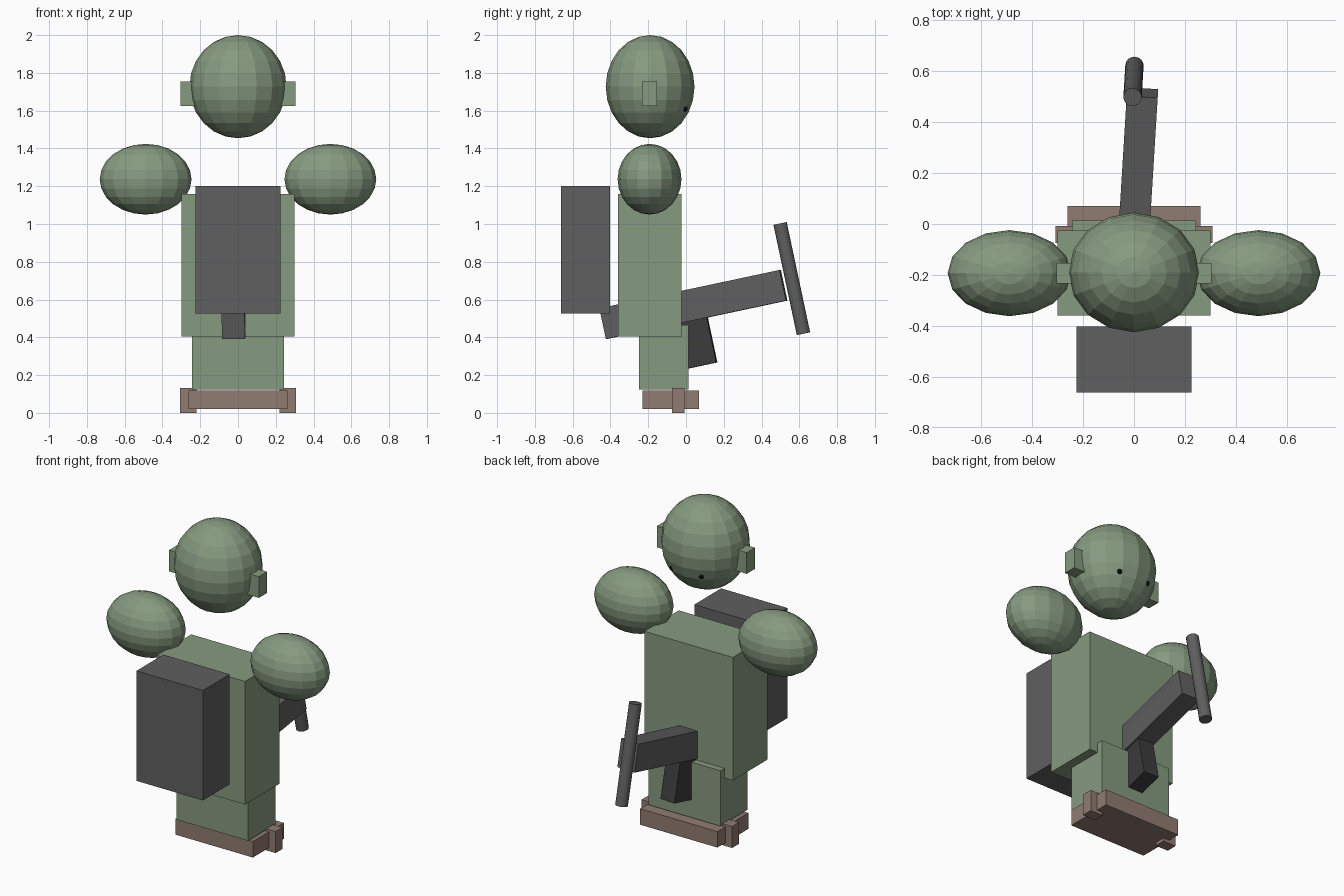
import bpy
import bmesh
from math import radians
from mathutils import Matrix, Vector, Euler

if "Cube" in bpy.data.objects:
    bpy.data.objects.remove(bpy.data.objects["Cube"], do_unlink=True)


def material(name, rgb):
    mat = bpy.data.materials.new(name)
    mat.use_nodes = True
    mat.diffuse_color = (*rgb, 1)
    bsdf = mat.node_tree.nodes["Principled BSDF"]
    bsdf.inputs["Base Color"].default_value = (*rgb, 1)
    bsdf.inputs["Roughness"].default_value = 0.8
    return mat


GREEN = material("sage green", (0.24, 0.325, 0.215))
GREY = material("charcoal grey", (0.115, 0.115, 0.115))
DARK = material("dark grey", (0.045, 0.045, 0.045))
BROWN = material("boot brown", (0.285, 0.2, 0.165))
BLACK = material("eye black", (0.005, 0.005, 0.005))


def finish(name, bm, mat):
    mesh = bpy.data.meshes.new(name)
    bm.to_mesh(mesh)
    bm.free()
    mesh.materials.append(mat)
    obj = bpy.data.objects.new(name, mesh)
    bpy.context.collection.objects.link(obj)
    return obj


def box(name, mat, size, center, turn=(0, 0, 0)):
    bm = bmesh.new()
    bmesh.ops.create_cube(bm, size=1)
    obj = finish(name, bm, mat)
    obj.data.transform(Matrix.Diagonal((*size, 1)))
    obj.location = center
    obj.rotation_euler = turn
    return obj


def span_box(name, mat, low, high):
    a, b = Vector(low), Vector(high)
    return box(name, mat, b - a, (a + b) / 2)


def ball(name, mat, radii, center, segments=16, rings=12):
    bm = bmesh.new()
    bmesh.ops.create_uvsphere(bm, u_segments=segments, v_segments=rings, radius=1)
    obj = finish(name, bm, mat)
    obj.data.transform(Matrix.Diagonal((*radii, 1)))
    obj.location = center
    return obj


# Body, hips and boots
span_box("torso", GREEN, (-0.3, -0.36, 0.405), (0.3, -0.025, 1.16))
span_box("hips", GREEN, (-0.243, -0.25, 0.125), (0.243, 0.014, 0.465))
span_box("boots", BROWN, (-0.262, -0.23, 0.02), (0.262, 0.07, 0.118))

# Backpack
span_box("backpack", GREY, (-0.225, -0.662, 0.525), (0.225, -0.402, 1.2))

# Head
ball("head", GREEN, (0.257, 0.235, 0.273), (0, -0.19, 1.727))

# Paired parts
for side, s in (("left", 1), ("right", -1)):
    ball(side + "_shoulder", GREEN, (0.243, 0.169, 0.187), (s * 0.489, -0.193, 1.237))
    box(side + "_ear", GREEN, (0.1, 0.08, 0.13), (s * 0.255, -0.193, 1.69))
    box(side + "_boot_strap", BROWN, (0.087, 0.067, 0.132), (s * 0.264, -0.041, 0.066))
    ball(side + "_eye", BLACK, (0.015, 0.015, 0.015), (s * 0.1, -0.006, 1.61), 8, 6)

# Tool carried across the body, tilted upward and turned slightly
tilt = Euler((radians(12), 0, radians(-3.5)))
box("tool_body", GREY, (0.122, 0.977, 0.166), (0.004, 0.039, 0.574), tilt)
box("tool_grip", DARK, (0.1, 0.16, 0.32), (0.004, 0.052, 0.407), tilt)

bm = bmesh.new()
bmesh.ops.create_cone(bm, cap_ends=True, segments=16, radius1=0.036, radius2=0.036, depth=0.596)
bar = finish("tool_crossbar", bm, GREY)
bar.location = (-0.002, 0.56, 0.711)
bar.rotation_euler = tilt
